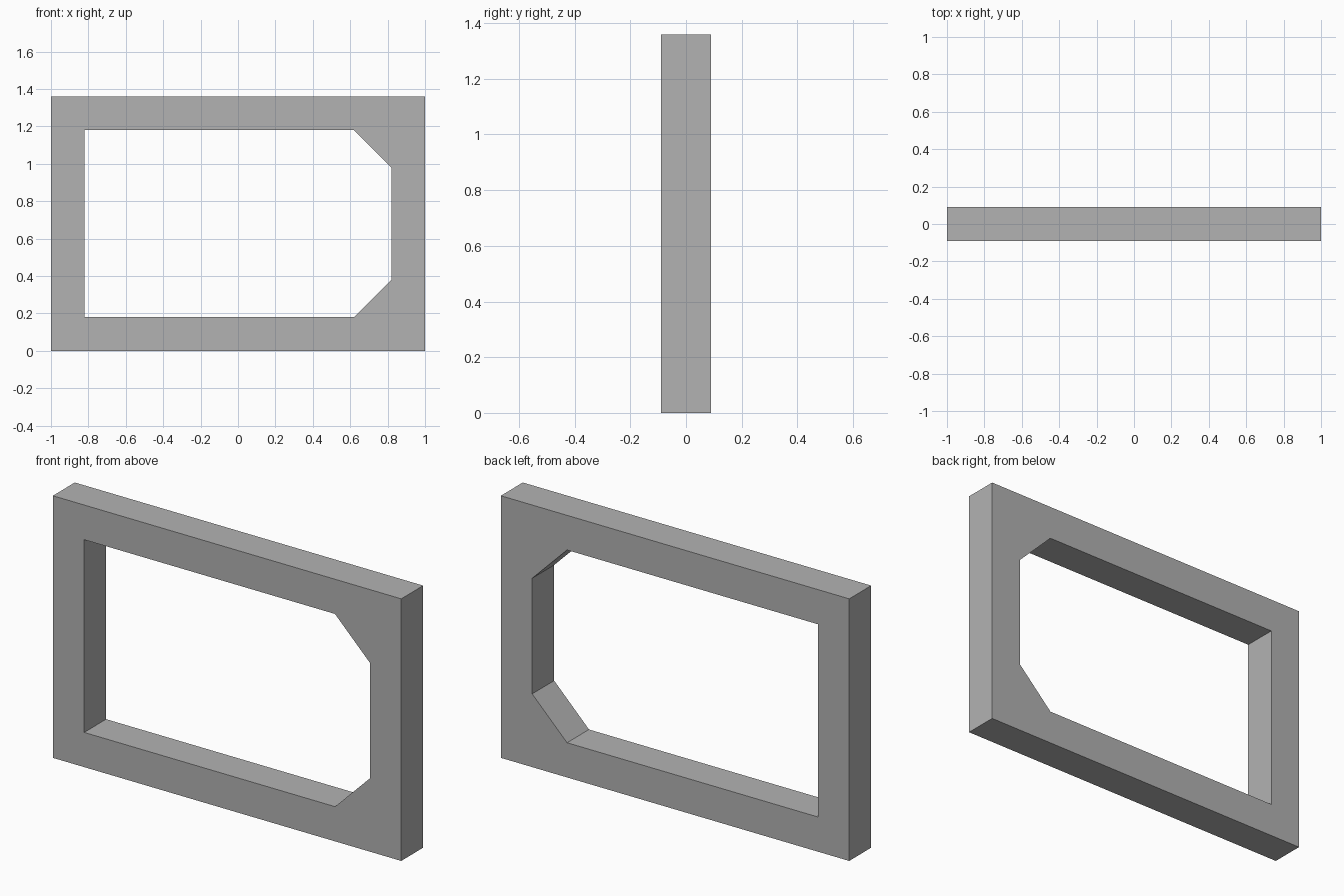
import bpy
import bmesh

cube = bpy.data.objects.get("Cube")
if cube:
    bpy.data.objects.remove(cube, do_unlink=True)

HALF_W, HEIGHT, DEPTH = 1.0, 1.36, 0.18
BORDER, CHAMFER = 0.18, 0.2

grey = bpy.data.materials.new("grey")
grey.use_nodes = True
colour = (0.448, 0.448, 0.448, 1)
grey.diffuse_color = colour
grey.node_tree.nodes["Principled BSDF"].inputs["Base Color"].default_value = colour

# Outer rectangle and opening, anticlockwise from the lower right-hand corner
x, low, high = HALF_W - BORDER, BORDER, HEIGHT - BORDER
outer = [(-HALF_W, 0), (HALF_W, 0), (HALF_W, HEIGHT), (-HALF_W, HEIGHT)]
inner = [(-x, low), (x - CHAMFER, low), (x, low + CHAMFER),
         (x, high - CHAMFER), (x - CHAMFER, high), (-x, high)]
nearest_corner = [0, 1, 1, 2, 2, 3]

# Front face: a ring of border panels, with triangles at the chamfers
bm = bmesh.new()
out_v = [bm.verts.new((px, -DEPTH / 2, pz)) for px, pz in outer]
in_v = [bm.verts.new((px, -DEPTH / 2, pz)) for px, pz in inner]
for i in range(len(in_v)):
    j = (i + 1) % len(in_v)
    a, b = out_v[nearest_corner[i]], out_v[nearest_corner[j]]
    corners = [a, in_v[j], in_v[i]] if a is b else [a, b, in_v[j], in_v[i]]
    bm.faces.new(corners)

# Extrude to full depth
result = bmesh.ops.extrude_face_region(bm, geom=bm.faces[:])
moved = [g for g in result["geom"] if isinstance(g, bmesh.types.BMVert)]
bmesh.ops.translate(bm, verts=moved, vec=(0, DEPTH, 0))
bmesh.ops.recalc_face_normals(bm, faces=bm.faces[:])

mesh = bpy.data.meshes.new("frame")
bm.to_mesh(mesh)
bm.free()
mesh.materials.append(grey)
frame = bpy.data.objects.new("frame", mesh)
bpy.context.scene.collection.objects.link(frame)
